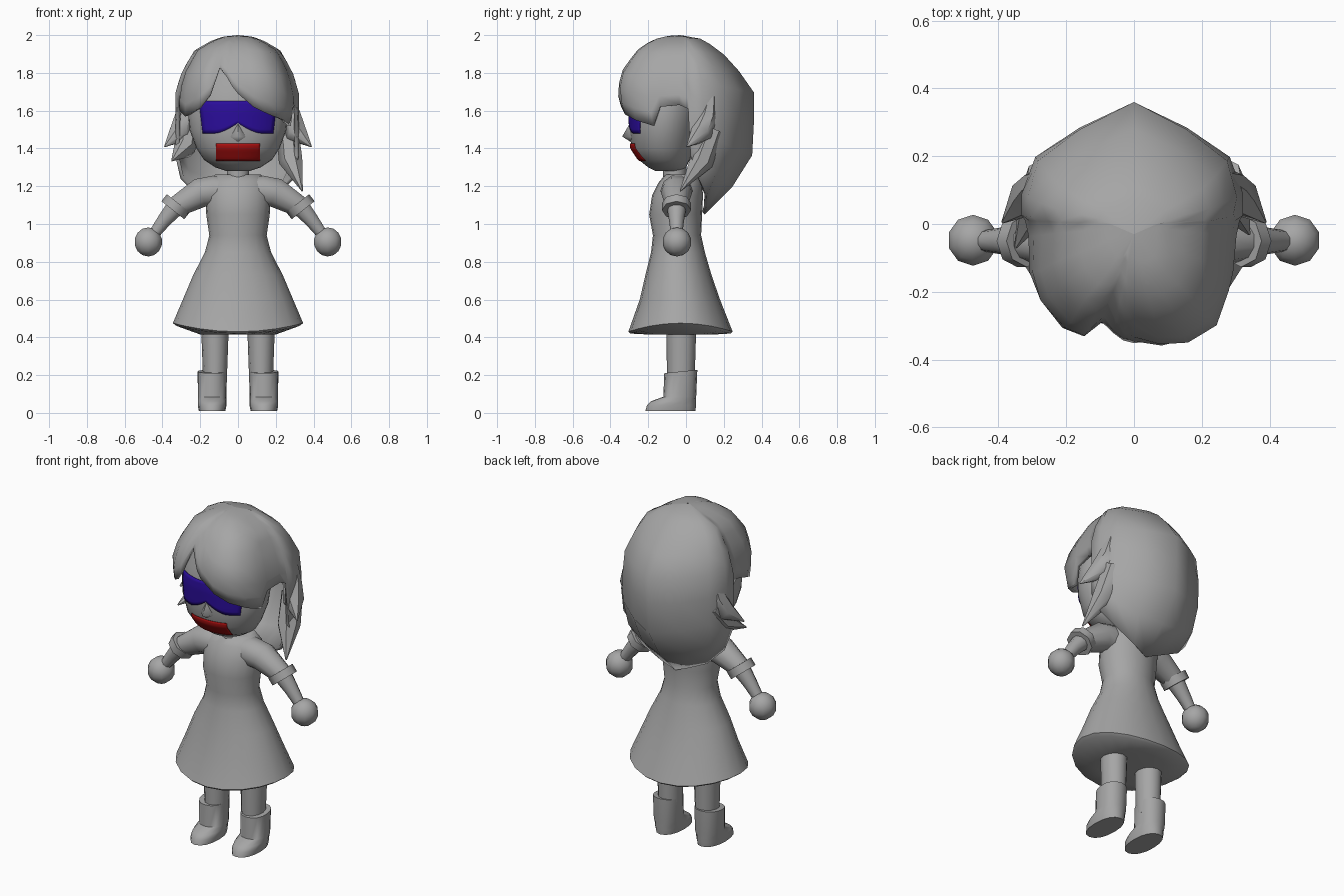
import bpy, bmesh, math
from mathutils import Vector

if "Cube" in bpy.data.objects:
    bpy.data.objects.remove(bpy.data.objects["Cube"], do_unlink=True)


def make_material(name, colour):
    mat = bpy.data.materials.new(name)
    mat.use_nodes = True
    mat.diffuse_color = (*colour, 1)
    mat.node_tree.nodes["Principled BSDF"].inputs["Base Color"].default_value = (*colour, 1)
    return mat


GREY = make_material("mid grey", (0.38, 0.38, 0.38))
BLUE = make_material("deep blue", (0.024, 0.004, 0.33))
RED = make_material("dark red", (0.4, 0.005, 0.005))


def finish(name, bm, material=GREY, angle=50):
    """Turn a bmesh into a shaded object with one material."""
    bmesh.ops.recalc_face_normals(bm, faces=bm.faces)
    mesh = bpy.data.meshes.new(name)
    bm.to_mesh(mesh)
    bm.free()
    mesh.materials.append(material)
    obj = bpy.data.objects.new(name, mesh)
    bpy.context.collection.objects.link(obj)
    bpy.ops.object.select_all(action='DESELECT')
    obj.select_set(True)
    bpy.context.view_layer.objects.active = obj
    bpy.ops.object.shade_smooth_by_angle(angle=math.radians(angle))
    return obj


def bridge(bm, rings, closed=True):
    """Join successive rings of vertices with quads."""
    for low, high in zip(rings, rings[1:]):
        count = len(low)
        for i in range(count if closed else count - 1):
            j = (i + 1) % count
            bm.faces.new((low[i], low[j], high[j], high[i]))


def sample(table, z):
    """Interpolate a table of rows that start with a height."""
    rows = sorted(table)
    z = min(max(z, rows[0][0]), rows[-1][0])
    for a, b in zip(rows, rows[1:]):
        if z <= b[0]:
            t = (z - a[0]) / (b[0] - a[0])
            return [p + (q - p) * t for p, q in zip(a[1:], b[1:])]


def loft(name, rows, sides=20, power=1.0, cx=0.0, lift=None):
    """Stack oval rings given as height, half width, front y and back y."""
    bm = bmesh.new()
    rings = []
    for z, half, front, back in rows:
        ring = []
        for i in range(sides):
            a = math.tau * i / sides
            c, s = math.cos(a), math.sin(a)
            x = math.copysign(abs(c) ** power, c) * half
            y = (front + back) / 2 + math.copysign(abs(s) ** power, s) * (back - front) / 2
            ring.append(bm.verts.new((cx + x, y, z + (lift(x, y, z) if lift else 0))))
        rings.append(ring)
    bridge(bm, rings)
    bm.faces.new(rings[0])
    bm.faces.new(rings[-1])
    return finish(name, bm)


def tube(name, points, sides=10, side=1):
    """Sweep a round section along points given as x, y, z and radius."""
    bm = bmesh.new()
    path = [Vector((p[0] * side, p[1], p[2])) for p in points]
    rings = []
    for i, centre in enumerate(path):
        along = (path[min(i + 1, len(path) - 1)] - path[max(i - 1, 0)]).normalized()
        u = Vector((0, 1, 0))
        u = (u - along * u.dot(along)).normalized()
        v = along.cross(u)
        radius = points[i][3]
        rings.append([bm.verts.new(centre + radius * (u * math.cos(math.tau * k / sides)
                      + v * math.sin(math.tau * k / sides))) for k in range(sides)])
    bridge(bm, rings)
    bm.faces.new(rings[0])
    bm.faces.new(rings[-1])
    return finish(name, bm)


# Dress with a hem that rises at the sides and a rounded underside
def hem_lift(x, y, z):
    return 0.38 * x * x if 0.416 < z < 0.5 else 0


# Boot tops are a little higher at the back
def boot_lift(x, y, z):
    return 0.1 * y if z > 0.2 else 0


loft("dress", [
    (0.415, 0.2, -0.2, 0.15), (0.42, 0.325, -0.295, 0.235), (0.43, 0.345, -0.305, 0.247),
    (0.6, 0.292, -0.245, 0.18), (0.73, 0.237, -0.215, 0.135), (0.85, 0.175, -0.185, 0.1),
    (0.94, 0.152, -0.175, 0.08), (1.05, 0.168, -0.195, 0.085), (1.15, 0.172, -0.18, 0.09),
    (1.22, 0.163, -0.145, 0.085), (1.262, 0.12, -0.11, 0.06)], lift=hem_lift)
tube("neck", [(0, -0.06, 1.18, 0.062), (0, -0.06, 1.34, 0.062)])

# Arms and legs, repeated on both sides
for side, label in ((1, "left"), (-1, "right")):
    tube(label + "_sleeve", [(0.04, -0.05, 1.17, 0.08), (0.13, -0.05, 1.175, 0.085),
         (0.2, -0.05, 1.165, 0.082), (0.33, -0.05, 1.09, 0.058)], side=side)
    tube(label + "_cuff", [(0.316, -0.05, 1.11, 0.077), (0.345, -0.05, 1.073, 0.077)], 8, side)
    tube(label + "_forearm", [(0.33, -0.05, 1.09, 0.052), (0.39, -0.05, 1.02, 0.04),
         (0.45, -0.05, 0.94, 0.03)], side=side)
    bm = bmesh.new()
    bmesh.ops.create_uvsphere(bm, u_segments=10, v_segments=7, radius=0.077)
    bmesh.ops.translate(bm, verts=bm.verts, vec=(0.475 * side, -0.048, 0.905))
    finish(label + "_hand", bm)
    loft(label + "_leg", [(0.15, 0.062, -0.1, 0.045), (0.48, 0.074, -0.105, 0.055)],
         12, cx=0.122 * side)
    loft(label + "_boot", [
        (0.01, 0.07, -0.215, 0.05), (0.04, 0.076, -0.207, 0.053), (0.062, 0.076, -0.185, 0.053),
        (0.085, 0.075, -0.12, 0.054), (0.222, 0.077, -0.115, 0.06)], 16, 0.9,
        0.137 * side, boot_lift)

# Head
HEAD = [(1.28, 0.06, -0.16, -0.02), (1.3, 0.12, -0.2, 0), (1.34, 0.18, -0.25, 0.02),
        (1.4, 0.22, -0.29, 0.04), (1.5, 0.257, -0.297, 0.06), (1.6, 0.265, -0.3, 0.08),
        (1.7, 0.25, -0.29, 0.1), (1.85, 0.2, -0.24, 0.08)]
loft("head", HEAD, 32)


def face_y(x, z):
    half, front, back = sample(HEAD, z)
    return (front + back) / 2 - (back - front) / 2 * math.sqrt(max(0, 1 - (x / half) ** 2))


def face_plate(name, half, top, bottom, material, taper=0.0, steps=20, levels=8):
    """Thin curved patch that follows the face."""
    bm = bmesh.new()
    rings = []
    for r in range(levels + 1):
        t = r / levels
        row = []
        for i in range(steps + 1):
            x = (2 * i / steps - 1) * half * (1 - taper * (1 - t))
            z = bottom(x) + (top - bottom(x)) * t
            row.append(bm.verts.new((x, face_y(x, z) - 0.004, z)))
        rings.append(row)
    bridge(bm, rings, closed=False)
    obj = finish(name, bm, material)
    solid = obj.modifiers.new("thickness", 'SOLIDIFY')
    solid.thickness = 0.003
    solid.offset = 0


# Eye band with a notch over the nose, and mouth
face_plate("eye_band", 0.207, 1.652, lambda x: 1.48 + 0.055 * max(0, 1 - abs(x) / 0.12) ** 1.5,
           BLUE, taper=0.1)
face_plate("mouth", 0.117, 1.426, lambda x: 1.335, RED)

# Nose
bm = bmesh.new()
tip = bm.verts.new((0, -0.338, 1.463))
base = [bm.verts.new(p) for p in ((0, -0.296, 1.535), (0.05, -0.28, 1.46),
                                  (0, -0.285, 1.43), (-0.05, -0.28, 1.46))]
bm.faces.new(base)
for a, b in zip(base, base[1:] + base[:1]):
    bm.faces.new((a, b, tip))
finish("nose", bm, angle=85)

# Hair shell: outline by height, then columns of x factor, y factor and edge height
HAIR = [(2.0, 0.05, -0.08, 0.03), (1.975, 0.13, -0.18, 0.09), (1.92, 0.225, -0.26, 0.18),
        (1.81, 0.29, -0.34, 0.28), (1.7, 0.325, -0.365, 0.36), (1.55, 0.325, -0.325, 0.36),
        (1.36, 0.325, -0.28, 0.35), (1.2, 0.29, -0.2, 0.25), (1.05, 0.15, -0.1, 0.1)]
fringe_left = [(0, -0.97, 1.69), (0.25, -1, 1.62), (0.5, -0.97, 1.58),
               (0.75, -0.82, 1.55), (0.86, -0.55, 1.52), (0.9, -0.4, 1.62)]
back_half = [(0.93, -0.1, 1.63), (0.96, 0.03, 1.61), (0.99, 0.07, 1.36),
             (0.99, 0.25, 1.24), (0.87, 0.55, 1.15), (0.48, 0.79, 1.09)]
fringe_right = [(-0.95, -0.4, 1.6), (-0.86, -0.62, 1.57), (-0.65, -0.86, 1.61),
                (-0.46, -0.92, 1.68), (-0.34, -0.89, 1.83), (-0.2, -0.93, 1.78),
                (-0.1, -0.96, 1.73)]
columns = (fringe_left + back_half + [(0, 1, 1.05)]
           + [(-1.03 * x, y, z) for x, y, z in reversed(back_half)] + fringe_right)
bm = bmesh.new()
rings = []
for s in (0.02, 0.05, 0.11, 0.2, 0.32, 0.48, 0.67, 0.85, 1):
    ring = []
    for ux, uy, edge in columns:
        z = 2 - s * (2 - edge)
        half, front, back = sample(HAIR, z)
        ring.append(bm.verts.new((ux * half, uy * back if uy > 0 else -uy * front, z)))
    rings.append(ring)
bridge(bm, rings)
crown = bm.verts.new((0, -0.03, 2.0))
for a, b in zip(rings[0], rings[0][1:] + rings[0][:1]):
    bm.faces.new((a, b, crown))
hair = finish("hair", bm, angle=60)
shell = hair.modifiers.new("thickness", 'SOLIDIFY')
shell.thickness = 0.02
shell.offset = -1

# Loose locks at the sides
for side, label in ((1, "left"), (-1, "right")):
    tube(label + "_flick", [(0.26, 0.14, 1.72, 0.02), (0.28, 0.11, 1.57, 0.055),
         (0.31, 0.08, 1.48, 0.06), (0.388, 0.005, 1.41, 0.004)], 7, side)
tube("left_lock", [(0.26, 0.14, 1.5, 0.06), (0.28, 0.08, 1.33, 0.065),
     (0.34, -0.03, 1.175, 0.004)], 7)
tube("right_lock", [(0.26, 0.14, 1.52, 0.06), (0.285, 0.06, 1.4, 0.06),
     (0.35, -0.07, 1.335, 0.004)], 7, -1)
